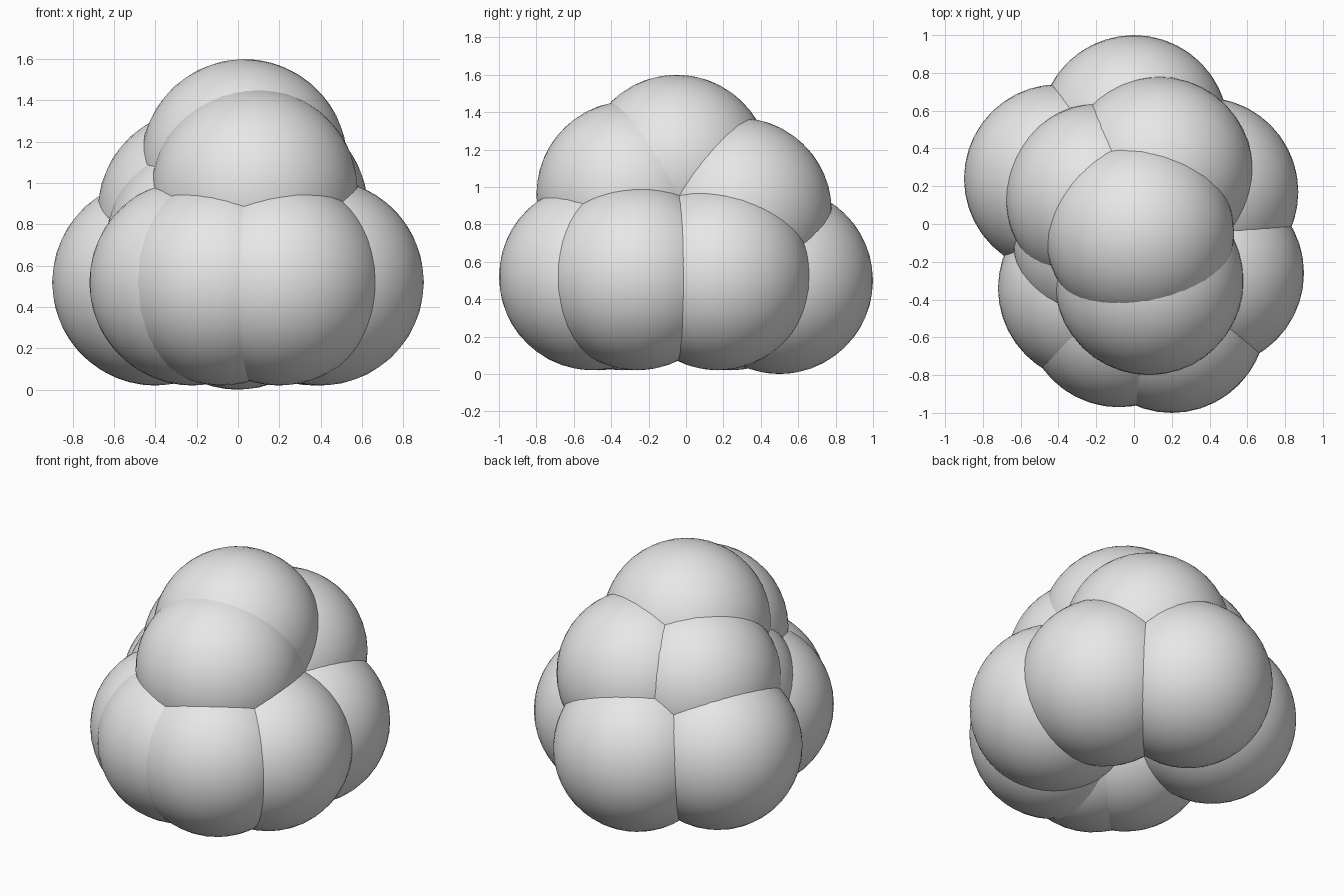
import bpy

# Remove the default cube
cube = bpy.data.objects.get("Cube")
if cube:
    bpy.data.objects.remove(cube, do_unlink=True)

# Single light grey colour
GREY = (0.8, 0.8, 0.8, 1.0)
grey = bpy.data.materials.new("light_grey")
grey.use_nodes = True
grey.diffuse_color = GREY
grey.node_tree.nodes["Principled BSDF"].inputs["Base Color"].default_value = GREY

RADIUS = 0.5


def add_ball(name, centre):
    """One smooth ball of the cluster."""
    bpy.ops.mesh.primitive_ico_sphere_add(subdivisions=4, radius=RADIUS, location=centre)
    ball = bpy.context.object
    ball.name = ball.data.name = name
    ball.data.materials.append(grey)
    bpy.ops.object.shade_smooth()


# Ring of balls resting on the ground
BASE_Z = 0.52
base = {
    "base_left_front": (0.40, -0.26),
    "base_left_back": (0.37, 0.17),
    "base_front_left": (0.20, -0.50),
    "base_front_right": (-0.08, -0.47),
    "base_right_front": (-0.22, -0.34),
    "base_right_back": (-0.40, 0.24),
}
for name, (x, y) in base.items():
    add_ball(name, (x, y, BASE_Z))
add_ball("base_back", (0, 0.5, RADIUS))

# Upper layer, inner core and top
upper = {
    "core": (-0.14, -0.09, 0.71),
    "upper_front": (0.08, -0.30, 0.96),
    "upper_back": (0.13, 0.28, 0.87),
    "upper_right": (-0.18, 0.14, 0.86),
    "top": (0.03, -0.05, 1.10),
}
for name, centre in upper.items():
    add_ball(name, centre)
